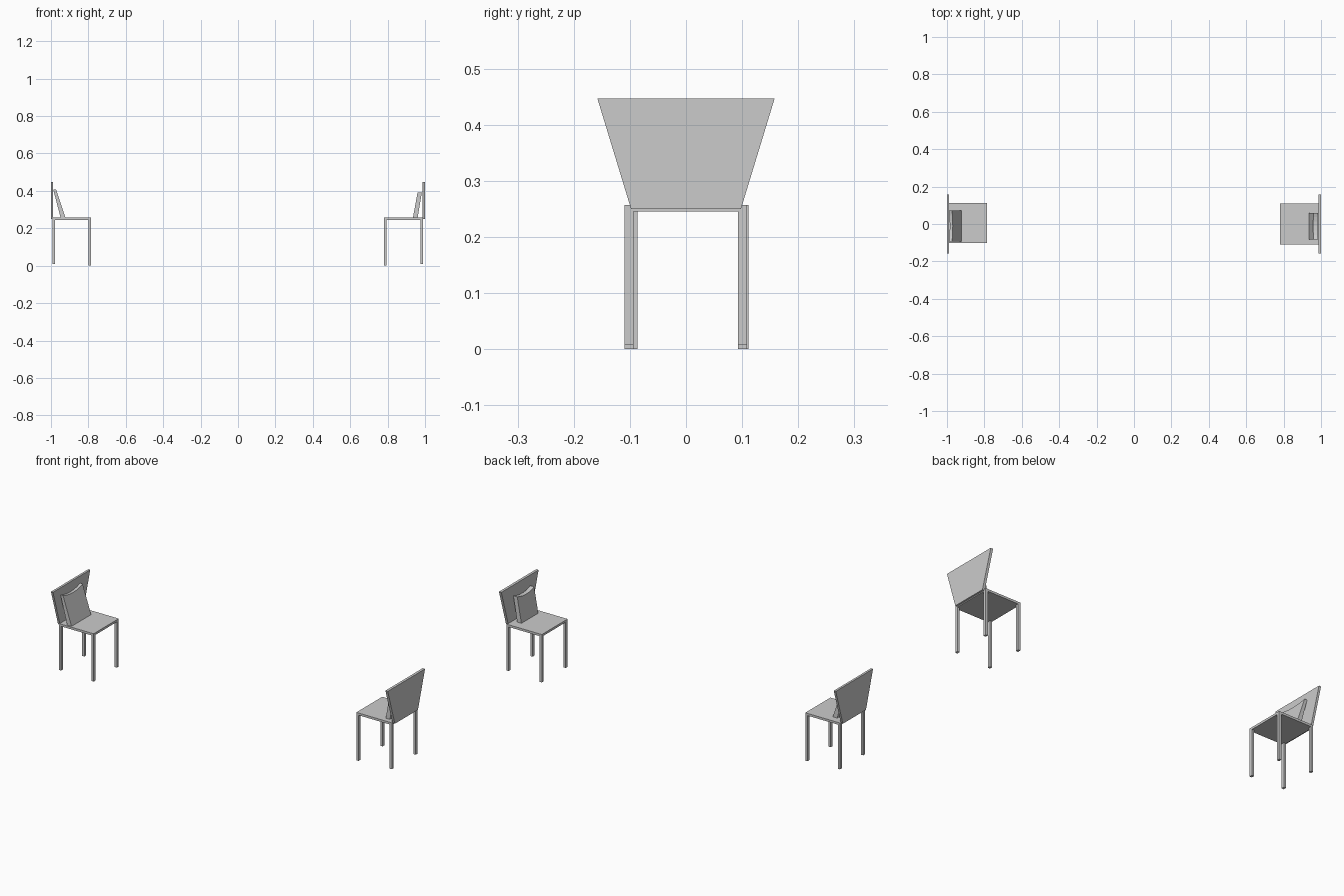
import bpy, bmesh
from mathutils import Vector

if "Cube" in bpy.data.objects:
    bpy.data.objects.remove(bpy.data.objects["Cube"])


def add_object(name, bm):
    bmesh.ops.recalc_face_normals(bm, faces=bm.faces)
    mesh = bpy.data.meshes.new(name)
    bm.to_mesh(mesh)
    bm.free()
    obj = bpy.data.objects.new(name, mesh)
    bpy.context.collection.objects.link(obj)
    return obj


def box(name, x, y, z):
    bm = bmesh.new()
    bmesh.ops.create_cube(bm, size=1)
    for v in bm.verts:
        v.co = [a + (b - a) * (c + 0.5) for (a, b), c in zip((x, y, z), v.co)]
    return add_object(name, bm)


def prism(name, front, back):
    # closed solid between two matching outlines
    bm = bmesh.new()
    f = [bm.verts.new(p) for p in front]
    b = [bm.verts.new(p) for p in back]
    bm.faces.new(f)
    bm.faces.new(b)
    n = len(f)
    for i in range(n):
        bm.faces.new((f[i], f[(i + 1) % n], b[(i + 1) % n], b[i]))
    return add_object(name, bm)


def cushion(name, low, high, y, z):
    # leaning pad: low/high give (front x, back x), top edge dips between the corners
    def outline(k):
        pts = [(low[k], y[0], z[0]), (low[k], y[1], z[0])]
        for i in range(7):
            t = i / 6
            dip = 0.012 * 4 * t * (1 - t)
            h = (z[1] - dip - z[0]) / (z[1] - z[0])
            pts.append((low[k] + (high[k] - low[k]) * h,
                        y[1] + (y[0] - y[1]) * t, z[1] - dip))
        return [Vector(p) for p in pts]
    return prism(name, outline(0), outline(1))


def chair(label, s, inner, outer, y, back_x):
    def xs(a, b):
        return sorted((s * a, s * b))
    # seat
    box(label + "_seat", xs(inner, outer), y, (0.245, 0.257))
    # legs: front pair reaches the floor, back pair is slightly shorter
    for side, ly in (("a", (y[0], y[0] + 0.016)), ("b", (y[1] - 0.016, y[1]))):
        box(f"{label}_front_leg_{side}", xs(inner, inner + 0.013), ly, (0, 0.247))
        box(f"{label}_back_leg_{side}", xs(outer - 0.013, outer), ly, (0.008, 0.247))
    # flared backrest
    shape = [(-0.098, 0.25), (0.098, 0.25), (0.158, 0.447), (-0.158, 0.447)]
    prism(label + "_backrest", [(s * back_x[0], *p) for p in shape],
          [(s * back_x[1], *p) for p in shape])


chair("left_chair", -1, 0.786, 0.992, (-0.102, 0.111), (0.988, 1.0))
chair("right_chair", 1, 0.780, 0.990, (-0.110, 0.109), (0.986, 1.0))

# leaning cushions
cushion("left_cushion", (-0.922, -0.948), (-0.973, -0.988), (-0.094, 0.072), (0.255, 0.408))
cushion("right_cushion", (0.935, 0.960), (0.960, 0.983), (-0.083, 0.060), (0.255, 0.392))
